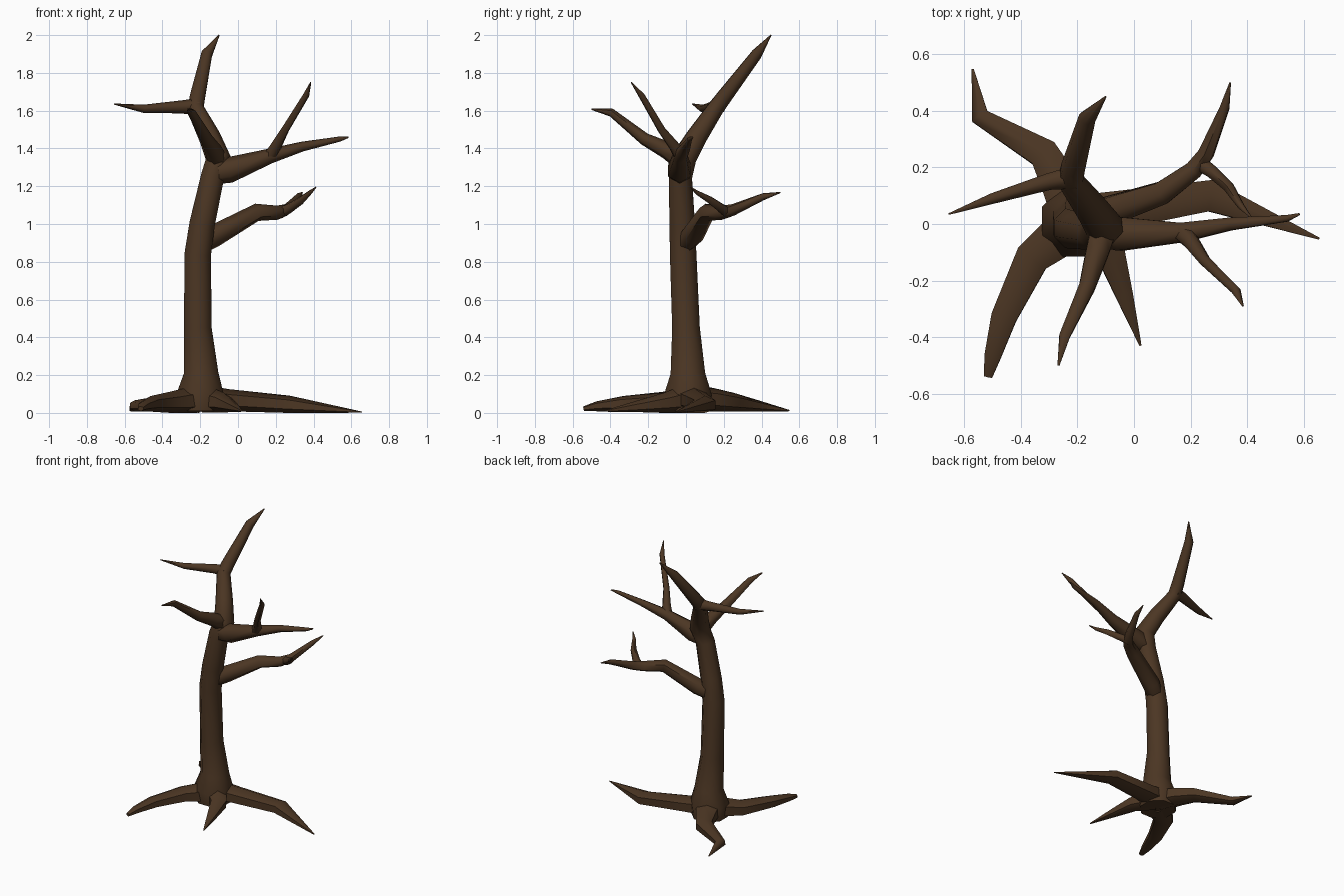
import bpy, math
from mathutils import Vector

bark = bpy.data.materials.new("dark_bark_brown")
bark.diffuse_color = (0.072, 0.037, 0.017, 1)


def limb(name, pts, sides=6, ref=(0, 0, 1), squash=1.0):
    """Tapered tube through (x, y, z, radius) points, never below the ground."""
    P = [Vector(p[:3]) for p in pts]
    verts, faces = [], []
    side = None
    for i, p in enumerate(P):
        a = (p - P[i - 1]).normalized() if i else Vector()
        b = (P[i + 1] - p).normalized() if i < len(P) - 1 else Vector()
        t = (a + b).normalized()
        if side is None:
            side = t.cross(Vector(ref)).normalized()
        side = (side - t * side.dot(t)).normalized()
        up = side.cross(t)
        r = pts[i][3] * 1.04
        for k in range(sides):
            ang = 2 * math.pi * (k + 0.5) / sides
            v = p + side * math.cos(ang) * r + up * math.sin(ang) * r * squash
            v.z = max(v.z, 0.0)
            verts.append(v)
    n = len(P)
    for i in range(n - 1):
        for k in range(sides):
            j = (k + 1) % sides
            faces.append((i * sides + k, i * sides + j,
                          (i + 1) * sides + j, (i + 1) * sides + k))
    faces.append(tuple(reversed(range(sides))))
    faces.append(tuple(range((n - 1) * sides, n * sides)))
    me = bpy.data.meshes.new(name)
    me.from_pydata(verts, [], faces)
    me.materials.append(bark)
    ob = bpy.data.objects.new(name, me)
    bpy.context.collection.objects.link(ob)
    bpy.ops.object.select_all(action='DESELECT')
    ob.select_set(True)
    bpy.context.view_layer.objects.active = ob
    bpy.ops.object.mode_set(mode='EDIT')
    bpy.ops.mesh.select_all(action='SELECT')
    bpy.ops.mesh.normals_make_consistent(inside=False)
    bpy.ops.object.mode_set(mode='OBJECT')
    bpy.ops.object.shade_smooth_by_angle(angle=math.radians(60))
    return ob


# Trunk running up into the tall rear leader
limb("trunk", [(-0.20, 0.01, 0.01, 0.12), (-0.20, 0.01, 0.10, 0.13),
               (-0.195, 0.01, 0.21, 0.095), (-0.213, 0.0, 0.45, 0.076),
               (-0.213, -0.015, 0.84, 0.073), (-0.19, -0.02, 1.0, 0.07),
               (-0.135, -0.03, 1.25, 0.064), (-0.105, -0.01, 1.35, 0.066),
               (-0.15, 0.055, 1.46, 0.056), (-0.225, 0.155, 1.61, 0.045),
               (-0.215, 0.20, 1.67, 0.042), (-0.165, 0.375, 1.90, 0.03),
               (-0.10, 0.45, 2.0, 0.003)], sides=8, ref=(0, 1, 0))

# Branches
limb("upper_left_branch", [(-0.21, 0.165, 1.62, 0.045), (-0.30, 0.15, 1.62, 0.033),
                           (-0.50, 0.09, 1.61, 0.021), (-0.655, 0.035, 1.635, 0.003)])
limb("upper_right_branch", [(-0.14, -0.03, 1.26, 0.05), (-0.05, -0.035, 1.285, 0.066),
                            (0.17, -0.03, 1.36, 0.038), (0.34, 0.0, 1.41, 0.025),
                            (0.54, 0.02, 1.45, 0.013), (0.585, 0.035, 1.46, 0.004)])
limb("upper_right_twig", [(0.17, -0.03, 1.36, 0.035), (0.20, -0.06, 1.41, 0.03),
                          (0.25, -0.13, 1.50, 0.021), (0.36, -0.235, 1.68, 0.017),
                          (0.385, -0.29, 1.75, 0.003)])
limb("front_branch", [(-0.11, -0.03, 1.34, 0.05), (-0.13, -0.10, 1.39, 0.045),
                      (-0.165, -0.22, 1.45, 0.032), (-0.245, -0.395, 1.59, 0.021),
                      (-0.267, -0.50, 1.608, 0.004)])
limb("lower_right_branch", [(-0.20, -0.01, 0.89, 0.05), (-0.12, 0.035, 0.94, 0.058),
                            (0.10, 0.11, 1.062, 0.045), (0.21, 0.19, 1.06, 0.036),
                            (0.255, 0.25, 1.075, 0.03), (0.32, 0.41, 1.145, 0.018),
                            (0.34, 0.50, 1.167, 0.003)])
limb("lower_right_twig", [(0.225, 0.22, 1.06, 0.03), (0.275, 0.185, 1.085, 0.025),
                          (0.335, 0.13, 1.125, 0.02), (0.38, 0.06, 1.165, 0.012),
                          (0.413, 0.025, 1.195, 0.003)])

# Roots spreading over the ground
limb("right_root", [(-0.20, 0.02, 0.08, 0.09), (-0.05, 0.05, 0.067, 0.075),
                    (0.27, 0.10, 0.043, 0.062), (0.655, -0.052, 0.004, 0.004)],
     squash=0.75)
limb("front_left_root", [(-0.22, -0.01, 0.07, 0.09), (-0.36, -0.12, 0.055, 0.068),
                         (-0.46, -0.33, 0.048, 0.05), (-0.50, -0.47, 0.035, 0.032),
                         (-0.515, -0.54, 0.022, 0.016)], squash=0.8)
limb("back_left_root", [(-0.21, 0.03, 0.075, 0.09), (-0.26, 0.14, 0.07, 0.075),
                        (-0.32, 0.25, 0.056, 0.06), (-0.545, 0.38, 0.037, 0.036),
                        (-0.57, 0.548, 0.012, 0.004)], squash=0.8)
limb("front_right_root", [(-0.18, 0.0, 0.075, 0.08), (-0.08, -0.11, 0.055, 0.056),
                          (-0.035, -0.25, 0.035, 0.034), (0.023, -0.43, 0.01, 0.004)],
     squash=0.9)
